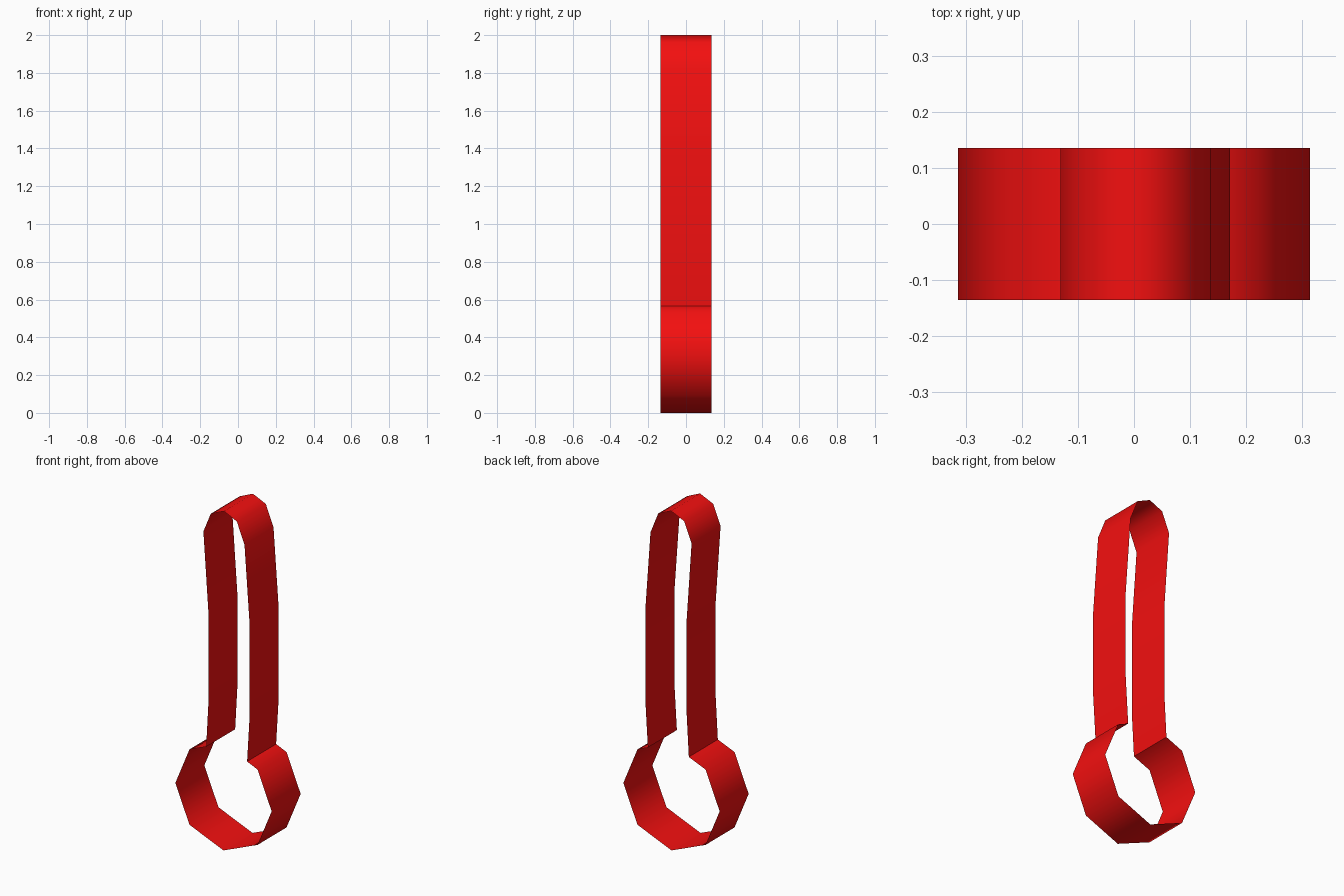
import bpy, bmesh, math

if "Cube" in bpy.data.objects:
    bpy.data.objects.remove(bpy.data.objects["Cube"])

HALF_WIDTH = 0.135
R = 0.314  # radius of the eight-sided bulb

red = bpy.data.materials.new("red")
red.diffuse_color = (0.9, 0.005, 0.005, 1)
red.use_nodes = True
red.node_tree.nodes["Principled BSDF"].inputs["Base Color"].default_value = red.diffuse_color


def ribbon(name, profile):
    """Extrude an open x-z profile into a thin band along y."""
    bm = bmesh.new()
    verts = [bm.verts.new((x, -HALF_WIDTH, z)) for x, z in profile]
    edges = [bm.edges.new(pair) for pair in zip(verts, verts[1:])]
    new = bmesh.ops.extrude_edge_only(bm, edges=edges)["geom"]
    moved = [v for v in new if isinstance(v, bmesh.types.BMVert)]
    bmesh.ops.translate(bm, vec=(0, 2 * HALF_WIDTH, 0), verts=moved)
    # face normals point away from the axis of the band
    bm.normal_update()
    mid = sum(z for _, z in profile) / len(profile)
    score = sum(f.normal.x * f.calc_center_median().x
                + f.normal.z * (f.calc_center_median().z - mid) for f in bm.faces)
    if score < 0:
        bmesh.ops.reverse_faces(bm, faces=bm.faces[:])
    mesh = bpy.data.meshes.new(name)
    bm.to_mesh(mesh)
    bm.free()
    obj = bpy.data.objects.new(name, mesh)
    bpy.context.collection.objects.link(obj)
    mesh.materials.append(red)
    bpy.context.view_layer.objects.active = obj
    obj.select_set(True)
    bpy.ops.object.shade_smooth_by_angle(angle=math.radians(60))
    obj.select_set(False)
    return obj


# Neck corners lie on the upper octagon sides
neck_left, neck_right = (-0.113, 0.581), (0.154, 0.565)

# Round bulb, open at the neck
octagon = [(R * math.cos(a), R + R * math.sin(a))
           for a in (math.radians(135 + 45 * i) for i in range(7))]
ribbon("bulb_band", [neck_left] + octagon + [neck_right])

# Tall, slightly bowed stem with a rounded top
stem = [neck_right, (0.171, 0.848), (0.171, 1.368), (0.137, 1.838),
        (0.087, 1.962), (0.003, 2.0), (-0.083, 1.962), (-0.131, 1.845),
        (-0.098, 1.372), (-0.098, 0.848), neck_left]
ribbon("stem_band", stem)
